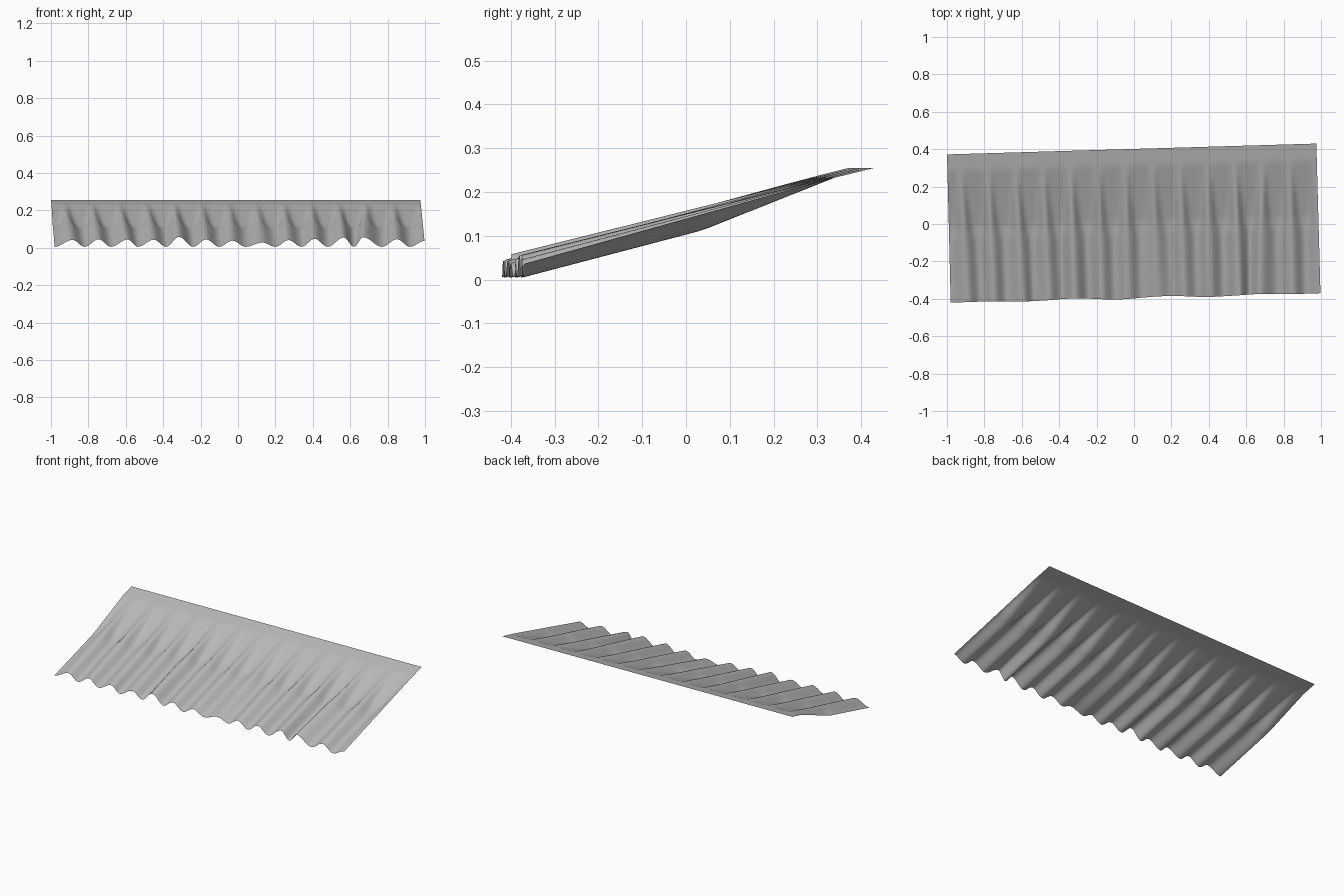
import bpy
import bmesh
import math

cube = bpy.data.objects.get("Cube")
if cube:
    bpy.data.objects.remove(cube, do_unlink=True)

# Fold positions along the front edge, and how high each crest stands there
CRESTS = [-.885, -.745, -.59, -.45, -.315, -.17, -.03, .13, .27, .41, .565, .67, .85, .997]
VALLEYS = [-.98, -.82, -.68, -.535, -.385, -.24, -.1, .04, .2, .34, .48, .62, .77, .92]
HEIGHTS = [.042, .045, .044, .043, .058, .044, .038, .028, .041, .047, .055, .056, .046, .036]
STEPS = 8
ROWS = 36
HALF_FOLDS = 2 * len(CRESTS) - 1


def lerp(a, b, t):
    return a + (b - a) * t


def clamp(t):
    return max(0.0, min(1.0, t))


# Alternating valley, crest, valley, crest across the width
front_x = [x for pair in zip(VALLEYS, CRESTS) for x in pair]


def sheet_point(u, v):
    """u counts half folds from the left edge of the front, v runs back to front."""
    i = min(int(u), HALF_FOLDS - 1)
    f = u - i
    s = u / HALF_FOLDS
    # Width direction: even spacing at the back, uneven folds at the front
    x_front = lerp(front_x[i], front_x[i + 1], f)
    x_even = lerp(-.978, .997, s)
    irregular = clamp((v - .2) / .8)
    x = lerp(x_even, x_front, irregular) - .022 * (1 - v)
    # Depth direction: the sheet is slightly skewed
    wave = .5 - .5 * math.cos(math.pi * u)
    y = lerp(lerp(.372, .43, s), lerp(-.42, -.37, s), v)
    y += .006 * math.sin(u * .9) * v * math.sin(math.pi * s)
    # Height: crests keep the slope, grooves sink below it
    plane = .255 - .198 * v
    groove = .046 * clamp((v - .11) / .38) + .006 * clamp((v - .5) * 2)
    crest = HEIGHTS[min(i // 2, len(HEIGHTS) - 1)]
    if i % 2:
        # Crest shared by the falling half fold
        crest = HEIGHTS[i // 2]
    lowered = (.057 - crest) * clamp((v - .15) / .85)
    sharp = lerp(5, 1, clamp((v - .12) / .45))
    shape = wave ** sharp
    z = plane - lerp(groove, min(lowered, groove), shape)
    return x, y, z


# Pleated sheet: flat strip at the back, folds opening towards the front
bm = bmesh.new()
columns = HALF_FOLDS * STEPS
grid = [[bm.verts.new(sheet_point(c / STEPS, r / ROWS)) for c in range(columns + 1)]
        for r in range(ROWS + 1)]
for r in range(ROWS):
    for c in range(columns):
        bm.faces.new((grid[r][c], grid[r + 1][c], grid[r + 1][c + 1], grid[r][c + 1]))
mesh = bpy.data.meshes.new("pleated_sheet")
bm.to_mesh(mesh)
bm.free()
sheet = bpy.data.objects.new("pleated_sheet", mesh)
bpy.context.collection.objects.link(sheet)

# Plain grey
grey = bpy.data.materials.new("light_grey")
grey.use_nodes = True
colour = (.5, .5, .5, 1)
grey.diffuse_color = colour
grey.node_tree.nodes["Principled BSDF"].inputs["Base Color"].default_value = colour
mesh.materials.append(grey)

bpy.ops.object.select_all(action="DESELECT")
sheet.select_set(True)
bpy.context.view_layer.objects.active = sheet
bpy.ops.object.shade_smooth_by_angle(angle=math.radians(40))
